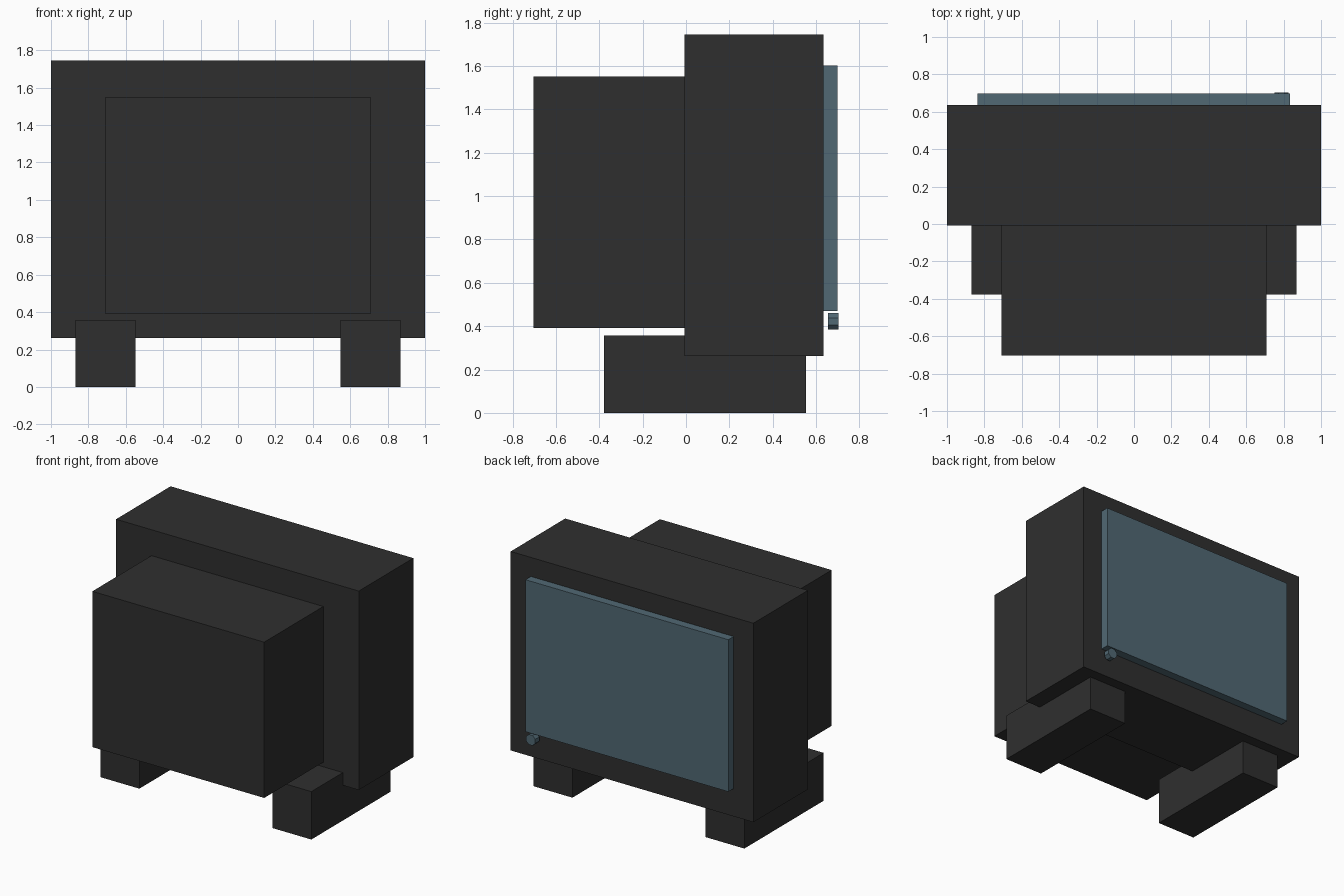
import bpy
import math

old = bpy.data.objects.get("Cube")
if old:
    bpy.data.objects.remove(old, do_unlink=True)


def make_material(name, rgb):
    mat = bpy.data.materials.new(name)
    mat.use_nodes = True
    colour = (*rgb, 1.0)
    mat.diffuse_color = colour
    mat.node_tree.nodes["Principled BSDF"].inputs["Base Color"].default_value = colour
    return mat


charcoal = make_material("charcoal plastic", (0.028, 0.028, 0.028))
glass = make_material("blue grey glass", (0.082, 0.139, 0.173))


def box(name, xs, ys, zs, mat):
    """Box spanning the given (low, high) range on each axis."""
    spans = (xs, ys, zs)
    bpy.ops.mesh.primitive_cube_add(size=1, location=[(a + b) / 2 for a, b in spans])
    obj = bpy.context.object
    obj.name = name
    obj.scale = [b - a for a, b in spans]
    bpy.ops.object.transform_apply(location=False, rotation=False, scale=True)
    obj.data.materials.append(mat)
    return obj


# Main cabinet and the narrower tube housing behind it
box("cabinet", (-1, 1), (-0.007, 0.635), (0.262, 1.744), charcoal)
box("tube_housing", (-0.708, 0.708), (-0.703, 0.0), (0.391, 1.551), charcoal)

# Pair of feet, overlapping the underside of the cabinet
for name, side in (("left_foot", 1), ("right_foot", -1)):
    xs = sorted((side * 0.548, side * 0.869))
    box(name, xs, (-0.378, 0.554), (0, 0.357), charcoal)

# Raised screen
box("screen", (-0.838, 0.834), (0.62, 0.698), (0.47, 1.602), glass)

# Eight-sided knob below the corner of the screen
bpy.ops.mesh.primitive_cylinder_add(
    vertices=8, radius=0.041, depth=0.048,
    location=(0.788, 0.679, 0.422), rotation=(math.pi / 2, math.pi / 8, 0))
knob = bpy.context.object
knob.name = "knob"
knob.data.materials.append(glass)
